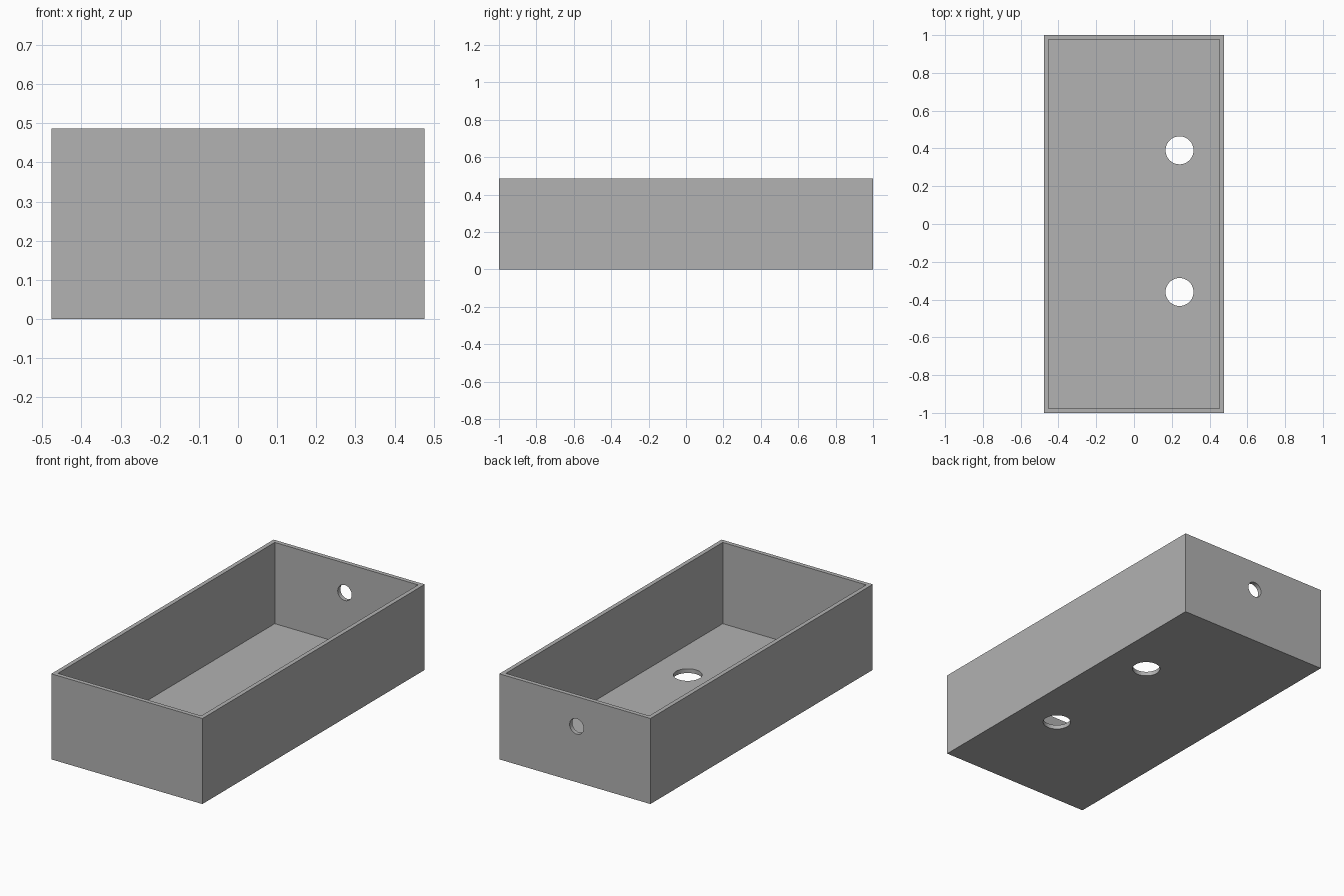
import bpy
import math

HALF_X, HALF_Y, HEIGHT, WALL = 0.476, 1.0, 0.487, 0.0245

old = bpy.data.objects.get("Cube")
if old:
    bpy.data.objects.remove(old, do_unlink=True)

grey = bpy.data.materials.new("plain grey")
grey.use_nodes = True
colour = (0.445, 0.445, 0.445, 1)
grey.diffuse_color = colour
grey.node_tree.nodes["Principled BSDF"].inputs["Base Color"].default_value = colour


def block(name, half_x, half_y, bottom, top):
    bpy.ops.mesh.primitive_cube_add(size=2, location=(0, 0, (bottom + top) / 2))
    ob = bpy.context.object
    ob.name = name
    ob.scale = (half_x, half_y, (top - bottom) / 2)
    bpy.ops.object.transform_apply(location=True, rotation=False, scale=True)
    ob.data.materials.append(grey)
    return ob


def drill(name, radius, location, rotation=(0, 0, 0)):
    bpy.ops.mesh.primitive_cylinder_add(vertices=64, radius=radius, depth=WALL * 4,
                                        location=location, rotation=rotation)
    ob = bpy.context.object
    ob.name = name
    ob.data.materials.append(grey)
    return ob


def cut(target, cutter):
    cutter.hide_render = True
    mod = target.modifiers.new(cutter.name, 'BOOLEAN')
    mod.operation = 'DIFFERENCE'
    mod.solver = 'EXACT'
    mod.object = cutter
    bpy.context.view_layer.objects.active = target
    bpy.ops.object.modifier_apply(modifier=mod.name)
    bpy.data.objects.remove(cutter, do_unlink=True)


# Open tray: solid block with a cavity
tray = block("open_tray", HALF_X, HALF_Y, 0, HEIGHT)
cut(tray, block("cavity", HALF_X - WALL, HALF_Y - WALL, WALL, HEIGHT + 0.2))

# Two holes through the floor
for y in (0.39, -0.36):
    cut(tray, drill("floor_hole", 0.074, (0.241, y, WALL / 2)))

# Cable hole through the back wall
cut(tray, drill("back_hole", 0.044, (-0.011, HALF_Y - WALL / 2, 0.318),
                (math.pi / 2, 0, 0)))

# Smooth hole walls, sharp box edges
bpy.ops.object.select_all(action='DESELECT')
tray.select_set(True)
bpy.context.view_layer.objects.active = tray
bpy.ops.object.shade_smooth_by_angle(angle=math.radians(30))
